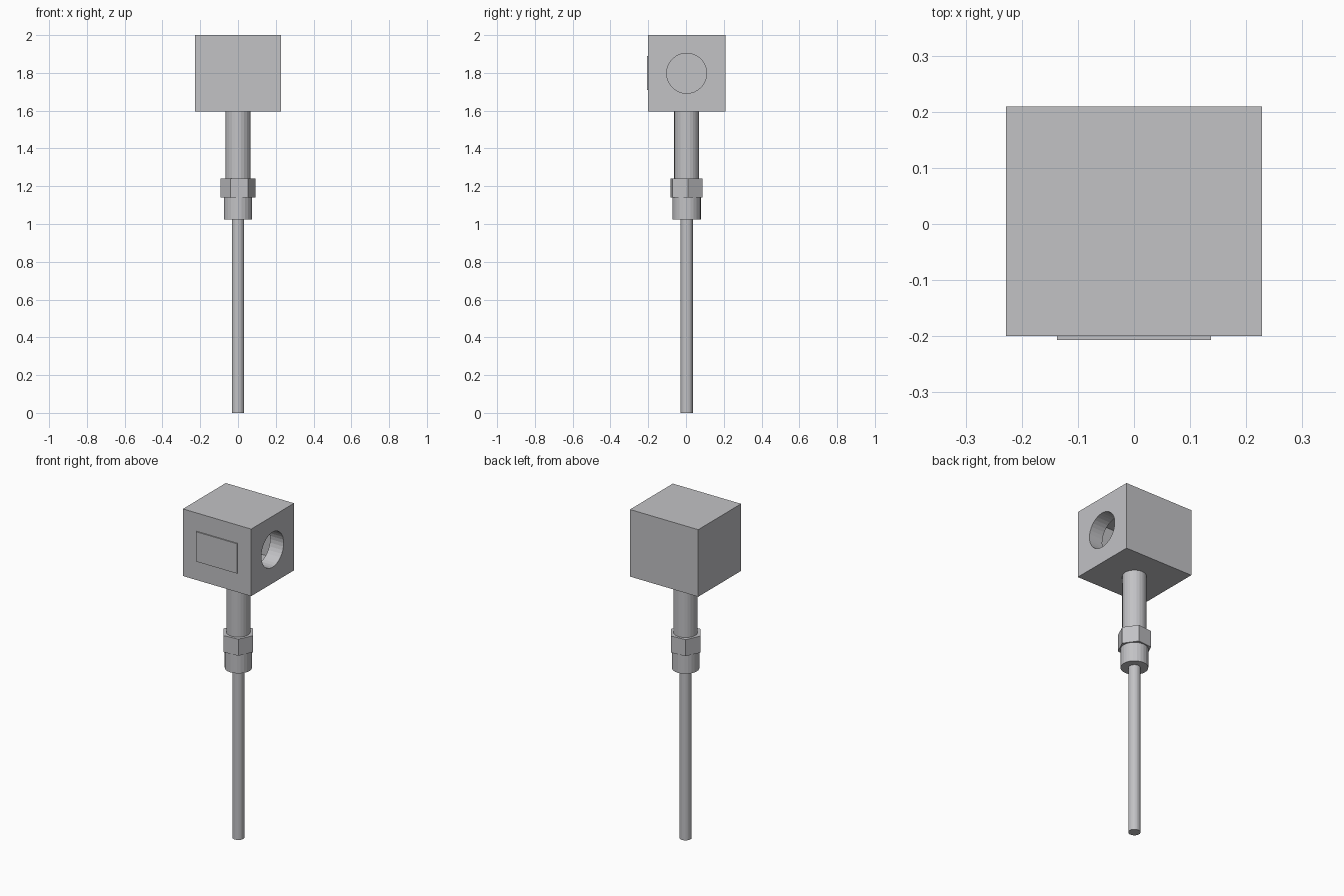
import bpy
import math

default = bpy.data.objects.get("Cube")
if default:
    bpy.data.objects.remove(default, do_unlink=True)

AXIS_Y = 0.0035
WALL = 0.09

metal = bpy.data.materials.new("light_grey_metal")
metal.use_nodes = True
grey = (0.54, 0.54, 0.56, 1.0)
metal.diffuse_color = grey
metal.node_tree.nodes["Principled BSDF"].inputs["Base Color"].default_value = grey


def finish(name):
    obj = bpy.context.object
    obj.name = name
    obj.data.materials.append(metal)
    return obj


def block(name, low, high):
    """Box between two opposite corners."""
    centre = [(a + b) / 2 for a, b in zip(low, high)]
    bpy.ops.mesh.primitive_cube_add(size=1, location=centre)
    obj = finish(name)
    obj.scale = [b - a for a, b in zip(low, high)]
    bpy.ops.object.transform_apply(location=False, rotation=False, scale=True)
    return obj


def rod(name, radius, bottom, top, sides=24, turn=0.0):
    """Upright prism on the probe axis, with a corner at the given angle from +x."""
    bpy.ops.mesh.primitive_cylinder_add(
        vertices=sides, radius=radius, depth=top - bottom,
        location=(0, AXIS_Y, (top + bottom) / 2),
        rotation=(0, 0, math.radians(turn - 90)))
    return finish(name)


def cut(target, cutter):
    """Subtract the cutter from the target, then discard it."""
    cutter.hide_render = True
    mod = target.modifiers.new("cut", 'BOOLEAN')
    mod.operation = 'DIFFERENCE'
    mod.solver = 'EXACT'
    mod.object = cutter
    bpy.context.view_layer.objects.active = target
    bpy.ops.object.modifier_apply(modifier=mod.name)
    bpy.data.objects.remove(cutter, do_unlink=True)


# Hollow connection head
low, high = (-0.228, -0.2, 1.595), (0.228, 0.209, 2.0)
head = block("head_housing", low, high)
cut(head, block("cavity_cutter", [v + WALL for v in low], [v - WALL for v in high]))

# Round cable entry through the left wall
bpy.ops.mesh.primitive_cylinder_add(
    vertices=32, radius=0.106, depth=0.2,
    location=(0.228, AXIS_Y, 1.798), rotation=(0, math.pi / 2, 0))
cut(head, finish("entry_cutter"))

# Plate on the front
block("front_plate", (-0.137, -0.207, 1.71), (0.137, -0.199, 1.89))

# Neck, hexagon nut, collar and probe
rod("neck_tube", 0.066, 1.24, 1.6)
rod("hex_nut", 0.093, 1.14, 1.24, sides=6, turn=5)
rod("threaded_collar", 0.075, 1.025, 1.14)
rod("probe_rod", 0.033, 0.0, 1.025)
